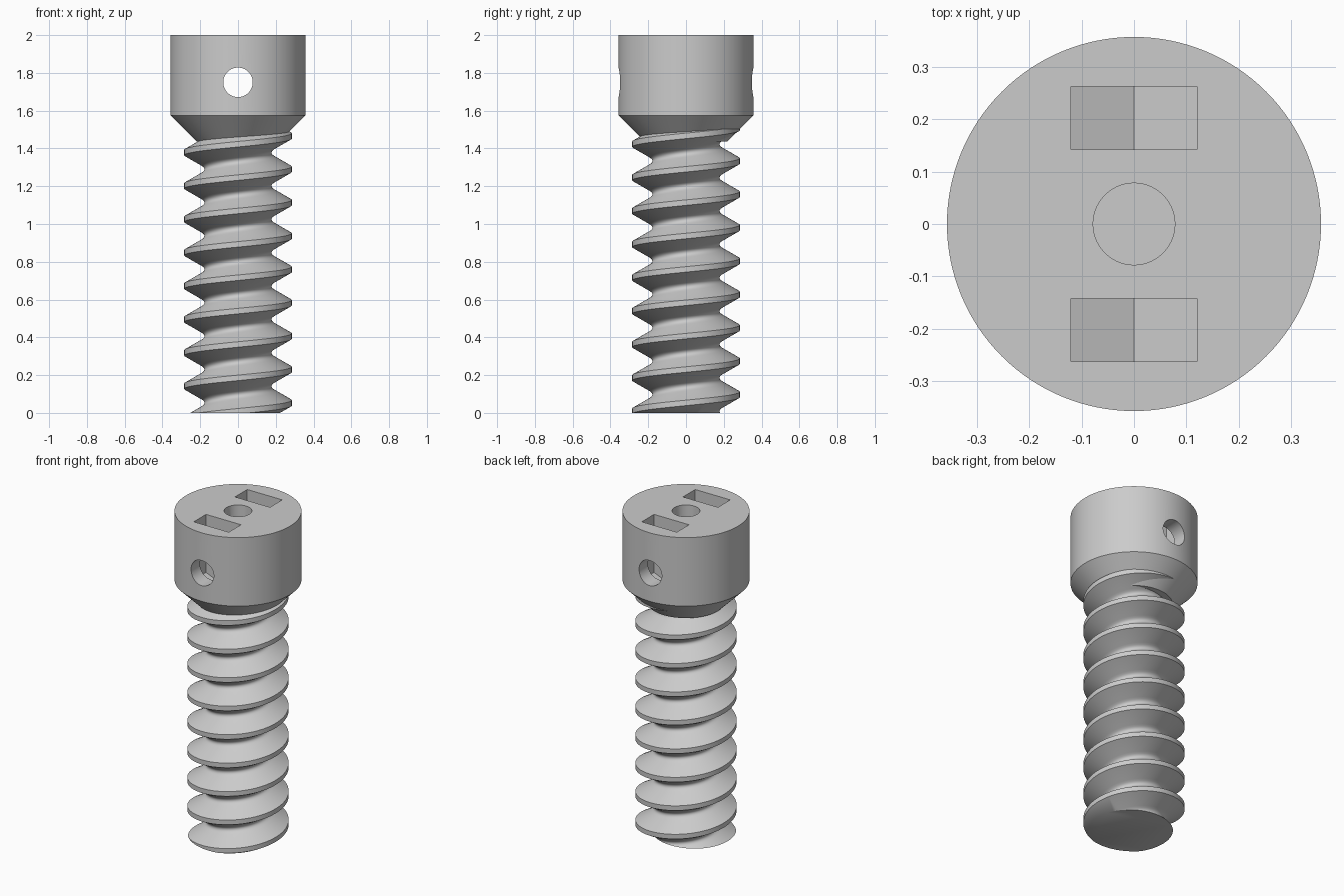
import bpy, bmesh, math

if "Cube" in bpy.data.objects:
    bpy.data.objects.remove(bpy.data.objects["Cube"])

grey = bpy.data.materials.new("light_grey")
grey.diffuse_color = (0.6, 0.6, 0.6, 1)
grey.use_nodes = True
grey.node_tree.nodes["Principled BSDF"].inputs["Base Color"].default_value = grey.diffuse_color


def make(name, bm):
    bmesh.ops.recalc_face_normals(bm, faces=bm.faces[:])
    me = bpy.data.meshes.new(name)
    bm.to_mesh(me)
    bm.free()
    me.materials.append(grey)
    ob = bpy.data.objects.new(name, me)
    bpy.context.collection.objects.link(ob)
    return ob


def activate(ob):
    bpy.ops.object.select_all(action='DESELECT')
    ob.select_set(True)
    bpy.context.view_layer.objects.active = ob


def lathe(name, profile, n):
    """Closed solid of revolution about z from (radius, height) points."""
    bm = bmesh.new()
    rings = [[bm.verts.new((r * math.cos(2 * math.pi * i / n),
                            r * math.sin(2 * math.pi * i / n), z))
              for i in range(n)] for r, z in profile]
    for a, b in zip(rings, rings[1:]):
        for i in range(n):
            k = (i + 1) % n
            bm.faces.new((a[i], a[k], b[k], b[i]))
    bm.faces.new(rings[0][::-1])
    bm.faces.new(rings[-1])
    return make(name, bm)


def slot(name, y0, y1):
    """Rectangular pocket with a shallow V floor."""
    outline = [(-0.12, 2.1), (-0.12, 1.64), (0, 1.59), (0.12, 1.64), (0.12, 2.1)]
    bm = bmesh.new()
    a = [bm.verts.new((x, y0, z)) for x, z in outline]
    b = [bm.verts.new((x, y1, z)) for x, z in outline]
    bm.faces.new(a)
    bm.faces.new(b[::-1])
    for i in range(5):
        k = (i + 1) % 5
        bm.faces.new((a[i], b[i], b[k], a[k]))
    return make(name, bm)


# Head: cylinder with a tapered underside
head = lathe("head", [(0.218, 1.436), (0.357, 1.575), (0.357, 2.0)], 128)

# Head openings: cross hole, centre hole, two slots
cross = lathe("cross_hole_cutter", [(0.078, -0.5), (0.078, 0.5)], 64)
cross.rotation_euler.x = math.pi / 2
cross.location.z = 1.75
centre = lathe("centre_hole_cutter", [(0.078, 1.59), (0.078, 2.1)], 64)
cutters = [cross, centre,
           slot("back_slot_cutter", 0.142, 0.262),
           slot("front_slot_cutter", -0.262, -0.142)]
activate(head)
for c in cutters:
    c.hide_render = True
    mod = head.modifiers.new(c.name, 'BOOLEAN')
    mod.operation = 'DIFFERENCE'
    mod.solver = 'EXACT'
    mod.object = c
    bpy.ops.object.modifier_apply(modifier=mod.name)
for c in cutters:
    bpy.data.objects.remove(c)

# Threaded shank: helical strips, rounded root, trimmed flat at both ends
PITCH, N, TURNS, Z0 = 0.1767, 72, 12, 0.053
half = [(0.285, 0.0145), (0.1985, 0.0634), (0.188, 0.0705),
        (0.182, 0.0765), (0.179, 0.0825)]
profile = ([(r, -dz) for r, dz in reversed(half)] + half
           + [(0.178, PITCH / 2)])
bm = bmesh.new()
rows = []
for i in range(N * TURNS + 1):
    t = 2 * math.pi * i / N
    z = Z0 + PITCH * (i / N - 2)
    rows.append([bm.verts.new((r * math.cos(t), r * math.sin(t), z + dz))
                 for r, dz in profile])
for i in range(N * TURNS):
    a, b = rows[i], rows[i + 1]
    for j in range(len(profile) - 1):
        bm.faces.new((a[j], b[j], b[j + 1], a[j + 1]))
    if i + 1 + N < len(rows):          # join to the next turn
        bm.faces.new((a[-1], b[-1], rows[i + 1 + N][0], rows[i + N][0]))
for z, up in ((0.0, -1), (1.52, 1)):
    geom = bm.verts[:] + bm.edges[:] + bm.faces[:]
    cut = bmesh.ops.bisect_plane(bm, geom=geom, dist=1e-6, plane_co=(0, 0, z),
                                 plane_no=(0, 0, up), clear_outer=True)
    rim = [e for e in cut["geom_cut"] if isinstance(e, bmesh.types.BMEdge)]
    bmesh.ops.edgeloop_fill(bm, edges=rim)
shank = make("threaded_shank", bm)

# Smooth curved faces, keep corners crisp
for ob in (head, shank):
    activate(ob)
    bpy.ops.object.shade_smooth_by_angle(angle=math.radians(30))
